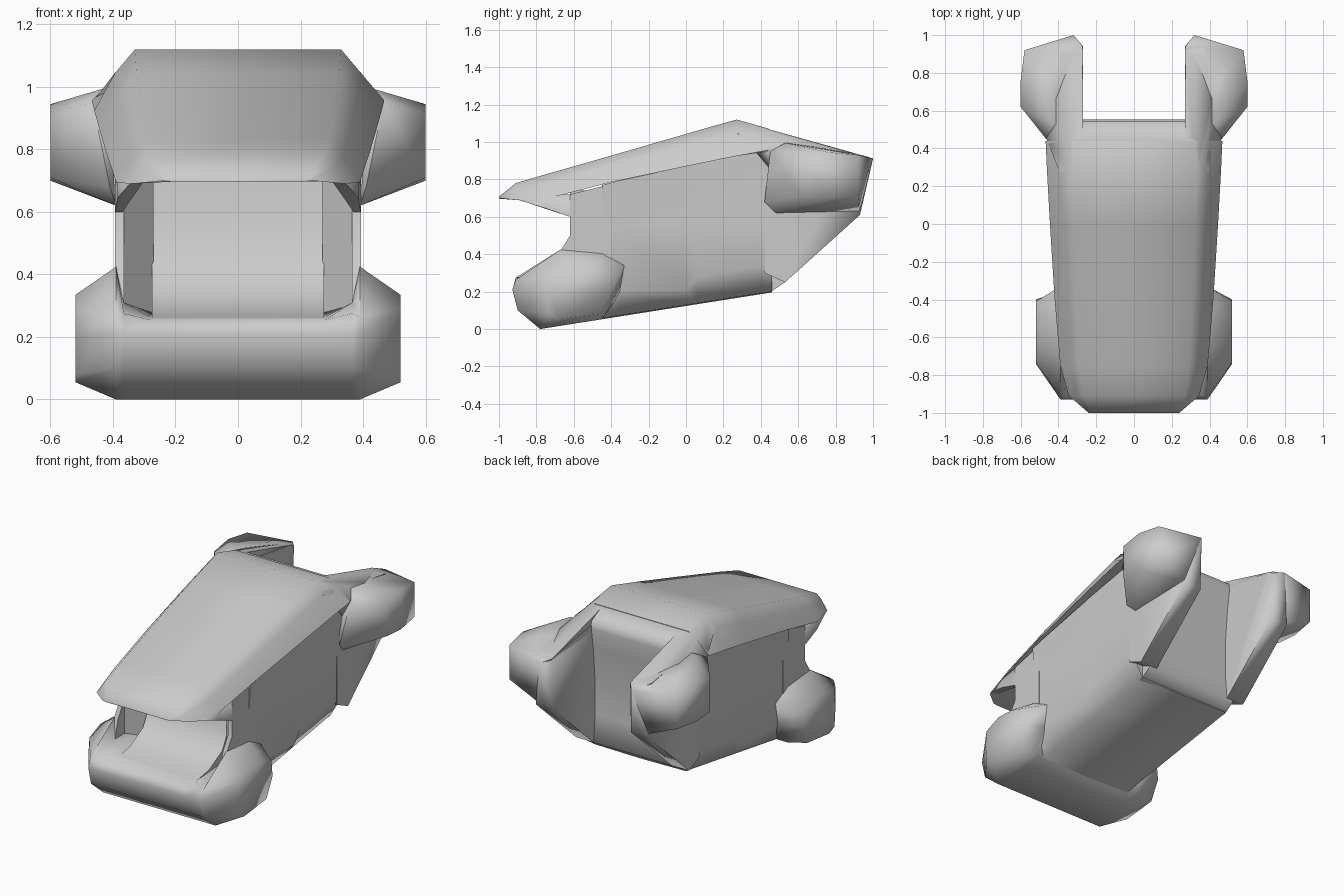
import bpy, bmesh, math

if "Cube" in bpy.data.objects:
    bpy.data.objects.remove(bpy.data.objects["Cube"])

grey = bpy.data.materials.new("plain grey")
grey.diffuse_color = (0.6, 0.6, 0.6, 1)
grey.use_nodes = True
grey.node_tree.nodes["Principled BSDF"].inputs["Base Color"].default_value = grey.diffuse_color


def finish(name, bm, angle=55):
    bmesh.ops.recalc_face_normals(bm, faces=bm.faces[:])
    me = bpy.data.meshes.new(name)
    bm.to_mesh(me)
    bm.free()
    me.materials.append(grey)
    ob = bpy.data.objects.new(name, me)
    bpy.context.collection.objects.link(ob)
    bpy.ops.object.select_all(action='DESELECT')
    ob.select_set(True)
    bpy.context.view_layer.objects.active = ob
    bpy.ops.object.shade_smooth_by_angle(angle=math.radians(angle))
    return ob


def skin(name, rings, angle=55):
    """Bridge equal rings of 3D points and cap both ends."""
    bm = bmesh.new()
    rings = [[bm.verts.new(p) for p in ring] for ring in rings]
    n = len(rings[0])
    for a, b in zip(rings, rings[1:]):
        for i in range(n):
            j = (i + 1) % n
            bm.faces.new((a[i], a[j], b[j], b[i]))
    bm.faces.new(rings[0])
    bm.faces.new(rings[-1])
    return finish(name, bm, angle)


def loft(name, stations, angle=55):
    """Mirrored half sections [(y, [(x, z), ...])] from top centre to bottom centre."""
    rings = []
    for y, half in stations:
        ring = half + [(-x, z) for x, z in half[-2:0:-1]]
        rings.append([(x, y, z) for x, z in ring])
    return skin(name, rings, angle)


def prism(name, x0, x1, profile, angle=55):
    """Side profile (y, z) extruded across x."""
    return skin(name, [[(x, y, z) for y, z in profile] for x in (x0, x1)], angle)


def hull(name, pts, side, angle=70):
    """Convex lump through a few points."""
    bm = bmesh.new()
    for x, y, z in pts:
        bm.verts.new((x * side, y, z))
    bmesh.ops.convex_hull(bm, input=bm.verts[:])
    junk = [v for v in bm.verts if not v.link_faces]
    bmesh.ops.delete(bm, geom=junk, context='VERTS')
    return finish(name, bm, angle)


# Upper shell: y, top z, top half width, side half width, rim z, underside z
shell = []
for y, zt, wt, ws, zs, zu in [
        (-1.0, .708, .23, .24, .70, .697),
        (-.91, .78, .27, .345, .69, .70),
        (-.75, .827, .29, .39, .695, .71),
        (-.4, .927, .31, .42, .785, .80),
        (0, 1.043, .325, .445, .87, .885),
        (.27, 1.12, .33, .46, .925, .94),
        (.44, 1.072, .325, .468, .957, .95)]:
    mid = (wt + .48 * (ws - wt), zt - .38 * (zt - zs))
    shell.append((y, [(0, zt), (wt, zt), mid, (ws, zs), (ws - .03, zu), (0, zu)]))
loft("upper_shell", shell, 60)

# Lower body: y, top z, z of the side's lower edge
body = []
for y, zt, zl in [(-.45, .77, .12), (-.35, .795, .21), (0, .87, .21),
                  (.06, .885, .28), (.35, .94, .33), (.46, .95, .32)]:
    zb = (y + .78) * .158
    body.append((y, [(0, zt), (.402, zt), (.39, .55), (.39, zl), (.32, zb + .005), (0, zb)]))
loft("lower_body", body, 70)

# Rounded back panel between the rear arms
prism("back_panel", -.32, .32,
      [(.3, 1.0), (.40, 1.083), (.49, 1.052), (.545, 1.02), (.553, .97), (.535, .85),
       (.515, .62), (.515, .42), (.53, .25), (.45, .197), (.3, .19)], 75)

# Chin bar swelling into a foot at each end, as side sections along x
outer = [(-.73, .29), (-.74, .20), (-.73, .08), (-.68, .055), (-.46, .08),
         (-.40, .20), (-.41, .30), (-.50, .33), (-.62, .335)]
inner = [(-.91, .265), (-.928, .21), (-.90, .10), (-.78, 0), (-.45, .052),
         (-.355, .20), (-.33, .34), (-.45, .405), (-.67, .425)]
corner = [(-.91, .275), (-.928, .21), (-.90, .10), (-.78, 0), (-.45, .052),
          (-.38, .15), (-.38, .25), (-.5, .31), (-.72, .31)]
lip = [(-.91, .255), (-.928, .21), (-.90, .10), (-.78, 0), (-.45, .052),
       (-.38, .15), (-.38, .25), (-.5, .28), (-.72, .265)]
half = [(.52, outer), (.39, inner), (.365, corner), (.28, lip)]
sections = half + [(-x, p) for x, p in reversed(half)]
skin("chin_and_feet", [[(x, y, z) for y, z in p] for x, p in sections], 75)

# Scooped floor rising into the opening
prism("opening_floor", -.275, .275,
      [(-.86, .25), (-.68, .28), (-.55, .35), (-.49, .46), (-.46, .6),
       (-.45, .76), (-.4, .76), (-.4, .2), (-.84, .2)], 65)

for s, tag in ((1, "right"), (-1, "left")):
    # Cheek wall beside the opening
    prism("cheek_wall_" + tag, s * .365, s * .393,
          [(-.62, .72), (-.62, .50), (-.67, .42), (-.70, .3), (-.4, .2), (-.4, .775)])
    # Skirt joining the shell rim to the cheek wall
    hull("rim_skirt_" + tag,
         [(.30, -.90, .70), (.345, -.90, .692), (.36, -.75, .645), (.385, -.75, .645),
          (.385, -.75, .70), (.36, -.72, .72), (.37, -.62, .60), (.393, -.62, .60),
          (.393, -.60, .72), (.37, -.60, .72)], s)
    # Slanted inner side of the opening
    skin("opening_side_" + tag,
         [[(s * .38, -.62, z0), (s * .27, -.50, z0), (s * .27, -.40, z0), (s * .38, -.40, z0)]
          for z0 in (.26, .74)], 30)

    # Upright fin carrying the rear arm
    fin = [(.42, .96), (.5, 1.0), (.9, .94), (.93, .61), (.53, .25), (.42, .30)]
    hull("rear_fin_" + tag,
         [(x, y, z) for x in (.27, .392) for y, z in fin]
         + [(.27, .94, .92), (.32, 1.0, .91), (.32, .95, .7)], s, 70)

    # Shoulder running from the roof corner back onto the arm
    hull("rear_shoulder_" + tag,
         [(.328, .275, 1.115), (.394, .275, 1.045), (.27, .47, 1.06), (.27, .55, 1.035),
          (.272, .92, .935), (.32, .97, .918), (.40, .52, 1.01), (.463, .45, .955),
          (.42, .70, .965), (.40, .50, .80), (.30, .50, .80)], s, 75)

    # Bulging rear arm
    hull("rear_arm_" + tag,
         [(.272, .94, .93), (.32, 1.0, .912), (.30, .55, 1.0), (.36, .93, .62),
          (.39, .48, .62), (.41, .42, .68), (.465, .45, .95), (.43, .53, .995),
          (.50, .53, .69), (.60, .62, .71), (.60, .62, .92), (.58, .92, .71),
          (.58, .92, .93), (.60, .76, .70), (.60, .76, .945)], s, 75)
